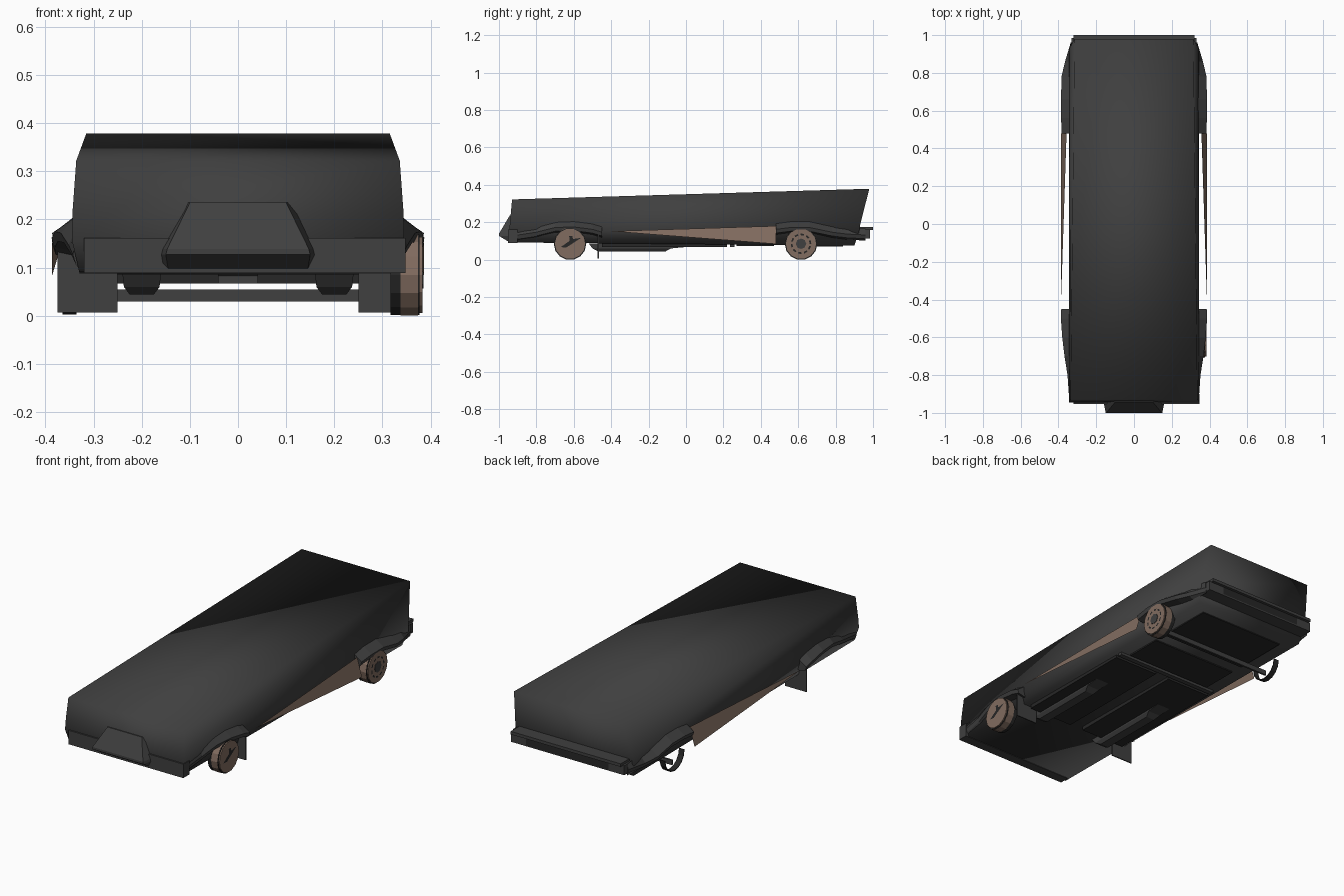
import bpy, bmesh, math
from mathutils import Matrix

if "Cube" in bpy.data.objects:
    bpy.data.objects.remove(bpy.data.objects["Cube"])


def material(name, rgb):
    m = bpy.data.materials.new(name)
    m.diffuse_color = (*rgb, 1)
    m.use_nodes = True
    m.node_tree.nodes["Principled BSDF"].inputs["Base Color"].default_value = m.diffuse_color
    return m


GREY = material("charcoal", (0.05, 0.05, 0.05))
BLACK = material("black", (0.02, 0.02, 0.02))
TAN = material("dusty tan", (0.22, 0.15, 0.115))


def finish(name, bm, mat, smooth=False):
    bmesh.ops.recalc_face_normals(bm, faces=bm.faces)
    for f in bm.faces:
        f.smooth = smooth
    me = bpy.data.meshes.new(name)
    bm.to_mesh(me)
    bm.free()
    me.materials.append(mat)
    ob = bpy.data.objects.new(name, me)
    bpy.context.collection.objects.link(ob)
    return ob


def loft(name, loops, mat, smooth=False):
    """Skin a row of equal-length point loops and cap both ends."""
    bm = bmesh.new()
    rows = [[bm.verts.new(p) for p in loop] for loop in loops]
    n = len(rows[0])
    for a, b in zip(rows, rows[1:]):
        for i in range(n):
            j = (i + 1) % n
            bm.faces.new((a[i], a[j], b[j], b[i]))
    bm.faces.new(rows[0])
    bm.faces.new(rows[-1])
    return finish(name, bm, mat, smooth)


def box(name, x, y, z, mat):
    loops = [[(x[0], y[0], h), (x[1], y[0], h), (x[1], y[1], h), (x[0], y[1], h)] for h in z]
    return loft(name, loops, mat)


def plate(name, pts, mat):
    bm = bmesh.new()
    bm.faces.new([bm.verts.new(p) for p in pts])
    return finish(name, bm, mat)


def disc(name, x, y, z, r, width, sides, mat):
    bm = bmesh.new()
    bmesh.ops.create_cone(bm, cap_ends=True, segments=sides, radius1=r, radius2=r, depth=width,
                          matrix=Matrix.Translation((x, y, z)) @ Matrix.Rotation(math.pi / 2, 4, 'Y'))
    return finish(name, bm, mat)


# main shell: stacked outlines (front y, half width, z, rear y, half width, z)
levels = [(-0.93, 0.33, 0.095, 0.90, 0.325, 0.078),
          (-0.945, 0.345, 0.16, 0.925, 0.345, 0.15),
          (-0.94, 0.344, 0.215, 0.93, 0.342, 0.185),
          (-0.93, 0.336, 0.325, 0.98, 0.315, 0.382)]
loft("body_shell", [[(-w, y, z), (w, y, z), (v, q, h), (-v, q, h)]
                    for y, w, z, q, v, h in levels], GREY, smooth=True)

# front bumper panel and solid centre nose wedge
box("front_bumper", (-0.32, 0.348), (-0.952, -0.90), (0.092, 0.165), GREY)
loft("nose_wedge", [[(-w, y, z), (w, y, z), (w + 0.015, -0.92, z), (-w - 0.015, -0.92, z)]
                    for w, y, z in ((0.145, -0.95, 0.10), (0.15, -1.0, 0.13),
                                    (0.147, -1.0, 0.142), (0.10, -0.943, 0.238))], GREY)

# rear bumper with upper lip and dark centre panel
box("rear_bumper", (-0.33, 0.33), (0.90, 0.985), (0.115, 0.165), GREY)
box("rear_bumper_lip", (-0.32, 0.32), (0.92, 1.0), (0.162, 0.178), GREY)
plate("rear_bumper_panel", [(-0.24, 0.988, 0.12), (0.24, 0.988, 0.12),
                            (0.24, 0.988, 0.16), (-0.24, 0.988, 0.16)], BLACK)

for s, side in ((-1, "left"), (1, "right")):
    # flared wheel arch ribbons: (y, outer x, outer z)
    arches = {"front": [(-0.93, 0.343, 0.13), (-0.80, 0.352, 0.15), (-0.70, 0.368, 0.175),
                        (-0.60, 0.38, 0.178), (-0.50, 0.387, 0.165), (-0.45, 0.385, 0.15)],
              "rear": [(0.48, 0.383, 0.165), (0.56, 0.386, 0.175), (0.66, 0.386, 0.175),
                       (0.78, 0.384, 0.15), (0.86, 0.365, 0.14), (0.96, 0.335, 0.135)]}
    for end, path in arches.items():
        loft(f"{side}_{end}_fender",
             [[(s * 0.335, y, z + 0.035), (s * x, y, z), (s * (x - 0.006), y, z - 0.02),
               (s * 0.33, y, z - 0.03)] for y, x, z in path], GREY)

    # slanted sill blade, free of the body at its front tip
    plate(f"{side}_sill", [(s * 0.357, 0.48, 0.183), (s * 0.386, 0.48, 0.087),
                           (s * 0.386, -0.40, 0.155)], TAN)

    # mud flap behind the front wheel
    box(f"{side}_mud_flap", sorted((s * 0.25, s * 0.375)), (-0.472, -0.466), (0.01, 0.14), GREY)

    # floor rails, tapered downwards
    loft(f"{side}_floor_rail",
         [[(s * (0.2 - w), a, z), (s * (0.2 + w), a, z), (s * (0.2 + w), b, z), (s * (0.2 - w), b, z)]
          for w, a, b, z in ((0.04, -0.52, 0.2, 0.09), (0.037, -0.5, -0.08, 0.063),
                             (0.025, -0.47, -0.11, 0.047))], GREY)
    box(f"{side}_floor_panel", sorted((s * 0.04, s * 0.30)), (-0.45, 0.22), (0.07, 0.09), BLACK)

# underside panels
box("middle_floor_panel", (-0.25, 0.25), (0.27, 0.47), (0.076, 0.088), BLACK)
box("rear_floor_panel", (-0.25, 0.25), (0.54, 0.84), (0.074, 0.085), BLACK)
box("floor_crossbar", (-0.30, 0.30), (0.235, 0.26), (0.07, 0.09), GREY)
box("rear_axle_bar", (-0.35, 0.34), (0.607, 0.617), (0.033, 0.058), GREY)

# right wheels: dark tyre, tan face, hub details
FACE = 0.3835
for end, y in (("front", -0.62), ("rear", 0.615)):
    disc(f"{end}_tyre", 0.347, y, 0.088, 0.086, 0.06, 14, BLACK)
    disc(f"{end}_wheel_rim", 0.356, y, 0.088, 0.087, 0.036, 14, TAN)
    disc(f"{end}_wheel_face", 0.379, y, 0.088, 0.081, 0.008, 14, TAN)
    if end == "front":
        plate("front_wheel_spoke", [(FACE, y - 0.05, 0.07), (FACE, y - 0.02, 0.068),
                                    (FACE, y + 0.06, 0.12), (FACE, y + 0.01, 0.112)], BLACK)
        plate("front_wheel_short_spoke", [(FACE, y - 0.005, 0.13), (FACE, y + 0.012, 0.13),
                                          (FACE, y + 0.02, 0.095), (FACE, y, 0.09)], BLACK)
    else:
        for i in range(10):
            a, b = i * math.tau / 10, (i + 0.6) * math.tau / 10
            plate(f"rear_wheel_slot_{i}", [(FACE, y + r * math.cos(t), 0.088 + r * math.sin(t))
                                           for r, t in ((0.046, a), (0.055, a), (0.055, b), (0.046, b))], BLACK)
        disc("rear_hub", 0.381, y, 0.088, 0.028, 0.008, 8, GREY)

# open hoop hanging under the left rear arch
arc = [math.pi * (1 + i / 8) for i in range(9)]
loft("left_rear_hoop", [[(x, 0.615 + r * math.cos(t), 0.088 + r * math.sin(t))
                         for x, r in ((-0.365, 0.082), (-0.335, 0.082), (-0.335, 0.078), (-0.365, 0.078))]
                        for t in arc], BLACK)

# rest the lowest point exactly on the ground
low = min(v.co.z for o in bpy.data.objects for v in o.data.vertices)
for o in bpy.data.objects:
    o.location.z -= low
